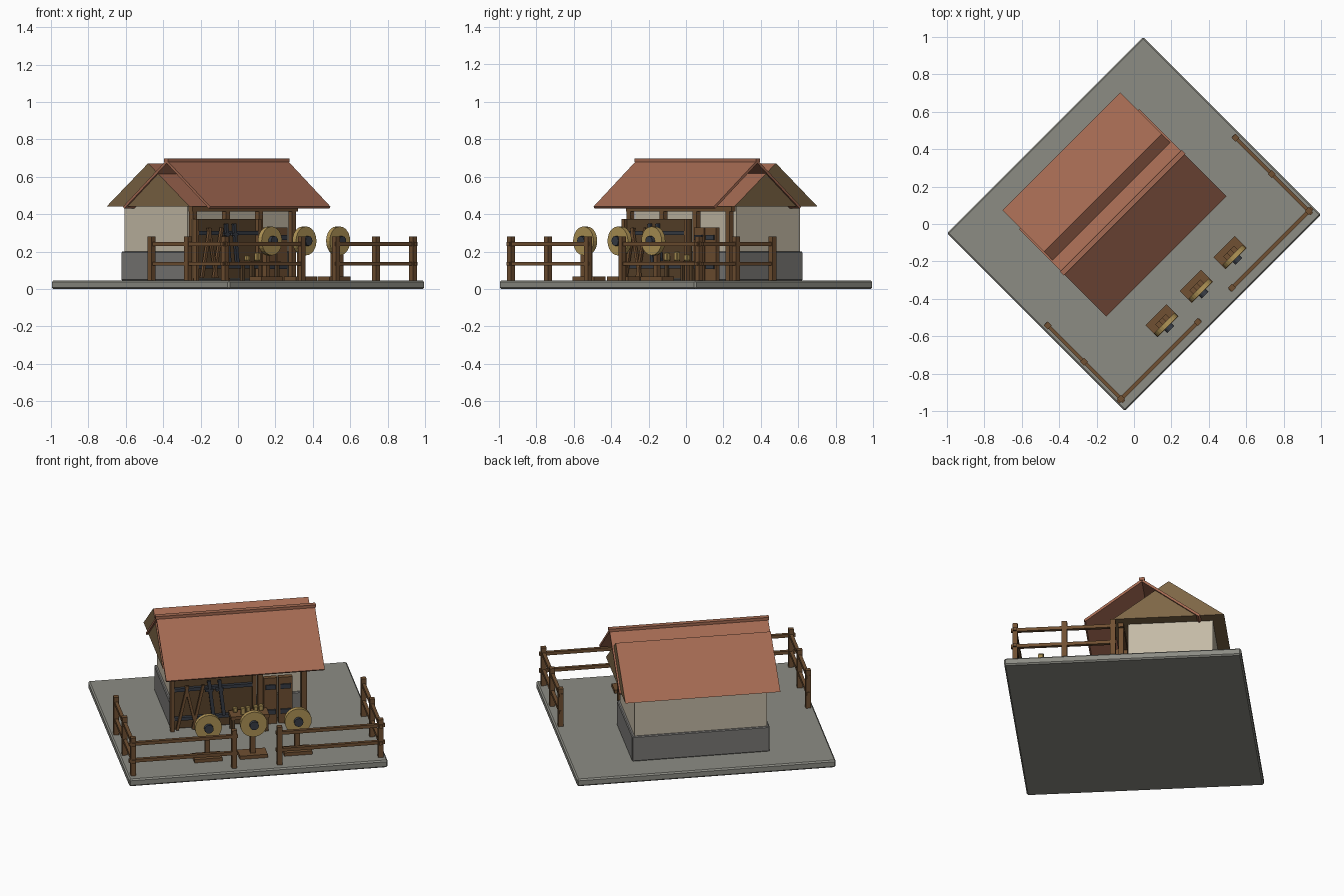
import bpy, bmesh, math
from mathutils import Matrix, Vector

if "Cube" in bpy.data.objects:
    bpy.data.objects.remove(bpy.data.objects["Cube"])

TURN = Matrix.Rotation(math.radians(45), 4, 'Z')  # whole yard stands diagonally


def lin(c):
    c /= 255
    return c / 12.92 if c <= 0.04045 else ((c + 0.055) / 1.055) ** 2.4


def mat(name, r, g, b):
    m = bpy.data.materials.new(name)
    m.diffuse_color = (lin(r), lin(g), lin(b), 1)
    m.use_nodes = True
    m.node_tree.nodes["Principled BSDF"].inputs["Base Color"].default_value = m.diffuse_color
    return m


STONE = mat("paving_stone", 140, 140, 132)
FOOT = mat("footing_stone", 122, 121, 118)
PLASTER = mat("plaster", 196, 186, 166)
TILE = mat("roof_tile", 164, 106, 82)
WOOD = mat("timber", 112, 80, 50)
GABLE = mat("gable_wood", 126, 102, 70)
DARK = mat("dark_wood", 90, 67, 43)
STRAW = mat("straw", 176, 148, 86)
IRON = mat("iron", 56, 61, 70)


def finish(name, bm, *mats):
    bmesh.ops.recalc_face_normals(bm, faces=bm.faces)
    bm.transform(TURN)
    me = bpy.data.meshes.new(name)
    bm.to_mesh(me)
    bm.free()
    for m in mats:
        me.materials.append(m)
    ob = bpy.data.objects.new(name, me)
    bpy.context.collection.objects.link(ob)
    return ob


def box(name, x, y, z, m, bevel=0.0, tilt=0.0):
    """Box from (min, max) ranges; tilt leans it in the wall plane."""
    bm = bmesh.new()
    bmesh.ops.create_cube(bm, size=1)
    size = [r[1] - r[0] for r in (x, y, z)]
    mid = Vector([(r[0] + r[1]) / 2 for r in (x, y, z)])
    bm.transform(Matrix.Translation(mid) @ Matrix.Rotation(tilt, 4, 'Y') @ Matrix.Diagonal((*size, 1)))
    if bevel:
        bmesh.ops.bevel(bm, geom=bm.edges[:], offset=bevel, segments=1, affect='EDGES')
    return finish(name, bm, m)


def post(name, x, y, z0, z1, w, m=WOOD):
    return box(name, (x - w / 2, x + w / 2), (y - w / 2, y + w / 2), (z0, z1), m)


def extrude_profile(name, pts, half, *mats):
    """Extrude a (y, z) outline along x; upward-sloping faces take the second material."""
    bm = bmesh.new()
    f = bm.faces.new([bm.verts.new((-half, y, z)) for y, z in pts])
    r = bmesh.ops.extrude_face_region(bm, geom=[f])
    bmesh.ops.translate(bm, verts=[v for v in r['geom'] if isinstance(v, bmesh.types.BMVert)], vec=(2 * half, 0, 0))
    bmesh.ops.recalc_face_normals(bm, faces=bm.faces)
    if len(mats) > 1:
        for f in bm.faces:
            f.material_index = int(f.normal.z > 0.2)
    return finish(name, bm, *mats)


def disc(name, x, y, z, r, depth, m, sides=24):
    bm = bmesh.new()
    bmesh.ops.create_cone(bm, cap_ends=True, segments=sides, radius1=r, radius2=r, depth=depth)
    bm.transform(Matrix.Translation((x, y, z)) @ Matrix.Rotation(math.pi / 2, 4, 'X'))
    return finish(name, bm, m)


G = 0.045  # ground level on the slab

# paved slab and building body
box("paved_base", (-.742, .742), (-.672, .672), (0, G), STONE, 0.008)
box("stone_footing", (-.395, .395), (-.01, .49), (G, .2), FOOT, 0.005)
box("plaster_walls", (-.38, .38), (0, .48), (.19, .445), PLASTER)

# rear gabled roof and the open front roof that overlaps it
extrude_profile("rear_roof", [(.55, .44), (.235, .672), (-.08, .44)], .445, GABLE, TILE)
extrude_profile("front_roof", [(-.245, .44), (.085, .69), (.415, .44), (.405, .43), (.085, .672), (-.235, .43)],
                .455, TILE)
box("ridge_cap", (-.46, .46), (.07, .1), (.68, .697), TILE)

# porch posts and beam
for i in range(4):
    post("porch_post", -.38 + .25 * i, -.04, G, .43, .03)
box("porch_beam", (-.4, .4), (-.055, -.025), (.415, .44), WOOD)

# weapon rack
box("rack_panel", (-.4, .09), (-.065, -.045), (G + .01, .375), DARK)
for z in (.12, .3):
    box("rack_rail", (-.4, .09), (-.085, -.065), (z - .01, z + .01), IRON)
for x in (-.39, .08):
    post("rack_upright", x, -.075, G, .375, .022)
for k, x in enumerate((-.335, -.285, -.245)):
    box("leaning_staff", (x - .008, x + .008), (-.1, -.085), (G + .01, .33), WOOD, 0, (.22, -.22, .22)[k])
for x in (-.17, -.11):
    box("blade", (x - .01, x + .01), (-.1, -.085), (.13, .35), IRON, 0, -.12)
    box("blade_guard", (x - .035, x + .01), (-.102, -.084), (.285, .3), IRON)

# door in two leaves with iron straps
for x0, x1 in ((.135, .212), (.22, .3)):
    box("door_leaf", (x0, x1), (-.075, -.045), (G, .33), WOOD)
    for z in (.12, .275):
        box("door_strap", (x0 + .01, x1 - .01), (-.083, -.075), (z - .014, z + .014), IRON)

# work bench with small straw bundles
box("bench_top", (-.07, .15), (-.17, -.08), (.13, .15), WOOD)
for x in (-.055, .135):
    for y in (-.16, -.09):
        post("bench_leg", x, y, G, .13, .018, DARK)
for i, h in enumerate((.03, .045, .03, .05, .035)):
    x, y = -.035 + .037 * i, -.125 + .02 * (-1) ** i
    box("bundle", (x - .013, x + .013), (y - .013, y + .013), (.15, .15 + h), STRAW, .004)

# practice targets
for x in (-.26, 0, .255):
    box("target_foot", (x - .08, x + .08), (-.517, -.427), (G, .066), WOOD)
    post("target_post", x, -.474, .066, .3, .028)
    box("target_arm", (x - .04, x + .04), (-.488, -.46), (.245, .27), WOOD)
    disc("target_disc", x, -.502, .257, .077, .028, STRAW)
    disc("target_boss", x, -.522, .257, .026, .03, IRON, 12)

# fence, mirrored left and right
for s in (-1, 1):
    for x, y in ((.71, -.057), (.71, -.332), (.71, -.612), (.13, -.612)):
        post("fence_post", s * x, y, G, .28, .03)
    for z in (.135, .24):
        xs = sorted((s * .11, s * .735))
        box("front_rail", xs, (-.622, -.602), (z - .01, z + .01), WOOD)
        box("side_rail", (s * .71 - .01, s * .71 + .01), (-.635, -.04), (z - .01, z + .01), WOOD)
